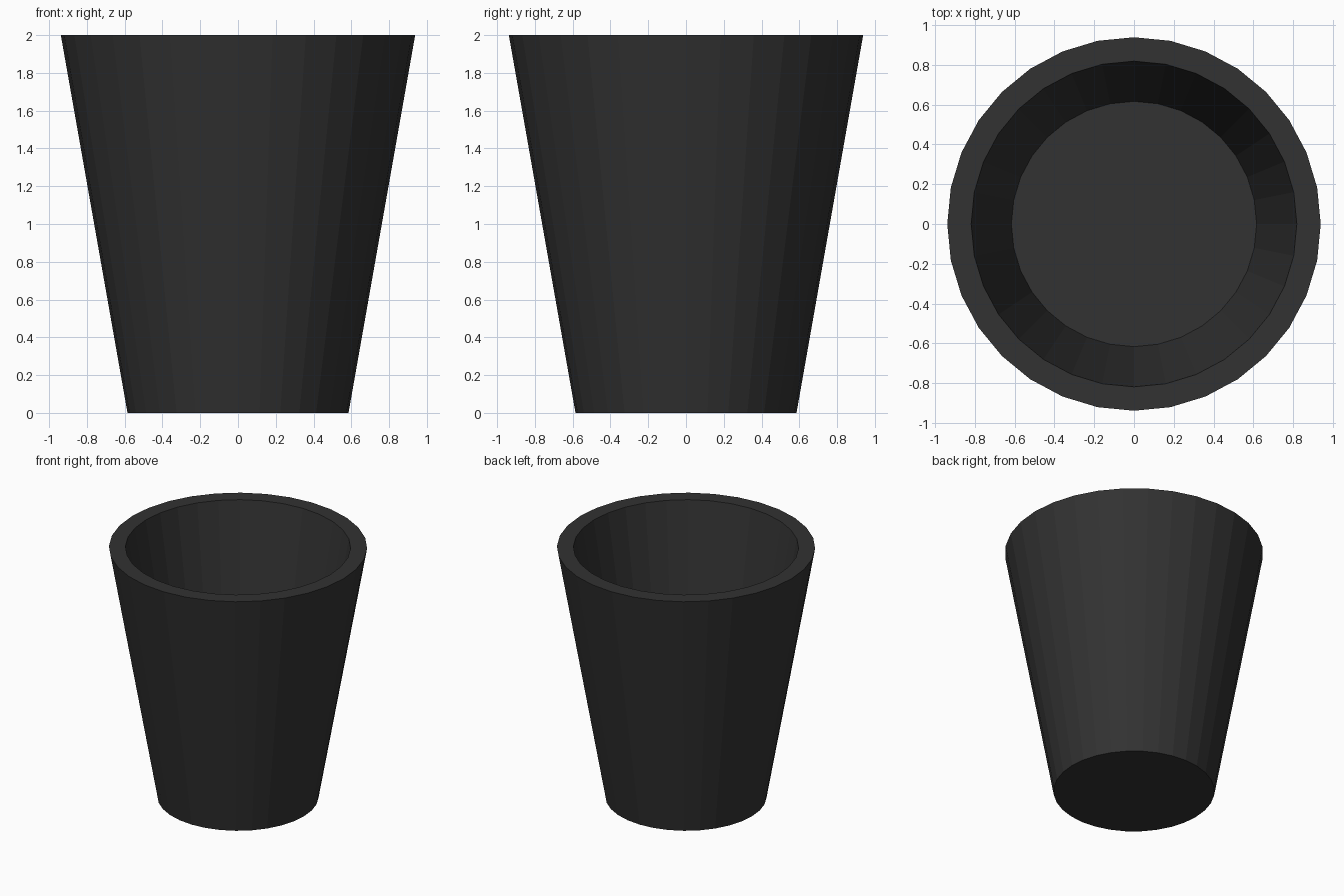
import bpy, bmesh
from math import cos, sin, pi

if "Cube" in bpy.data.objects:
    bpy.data.objects.remove(bpy.data.objects["Cube"])

SIDES = 32

# Profile (radius, height): outer foot, outer lip, inner lip, inner floor
PROFILE = [(0.585, 0.0), (0.938, 2.0), (0.818, 2.0), (0.616, 0.83)]

bm = bmesh.new()
rings = [[bm.verts.new((r * cos(2 * pi * i / SIDES), r * sin(2 * pi * i / SIDES), z))
          for i in range(SIDES)] for r, z in PROFILE]

# Outer wall, flat rim and tapered inner wall
for low, high in zip(rings, rings[1:]):
    for i in range(SIDES):
        j = (i + 1) % SIDES
        bm.faces.new((low[i], low[j], high[j], high[i]))

# Underside and inner floor
bm.faces.new(rings[0][::-1])
bm.faces.new(rings[-1])
bmesh.ops.recalc_face_normals(bm, faces=bm.faces)

mesh = bpy.data.meshes.new("tapered_pot")
bm.to_mesh(mesh)
bm.free()
pot = bpy.data.objects.new("tapered_pot", mesh)
bpy.context.collection.objects.link(pot)

# Dark charcoal finish
charcoal = bpy.data.materials.new("charcoal")
charcoal.diffuse_color = (0.032, 0.032, 0.032, 1)
charcoal.use_nodes = True
charcoal.node_tree.nodes["Principled BSDF"].inputs["Base Color"].default_value = charcoal.diffuse_color
mesh.materials.append(charcoal)
